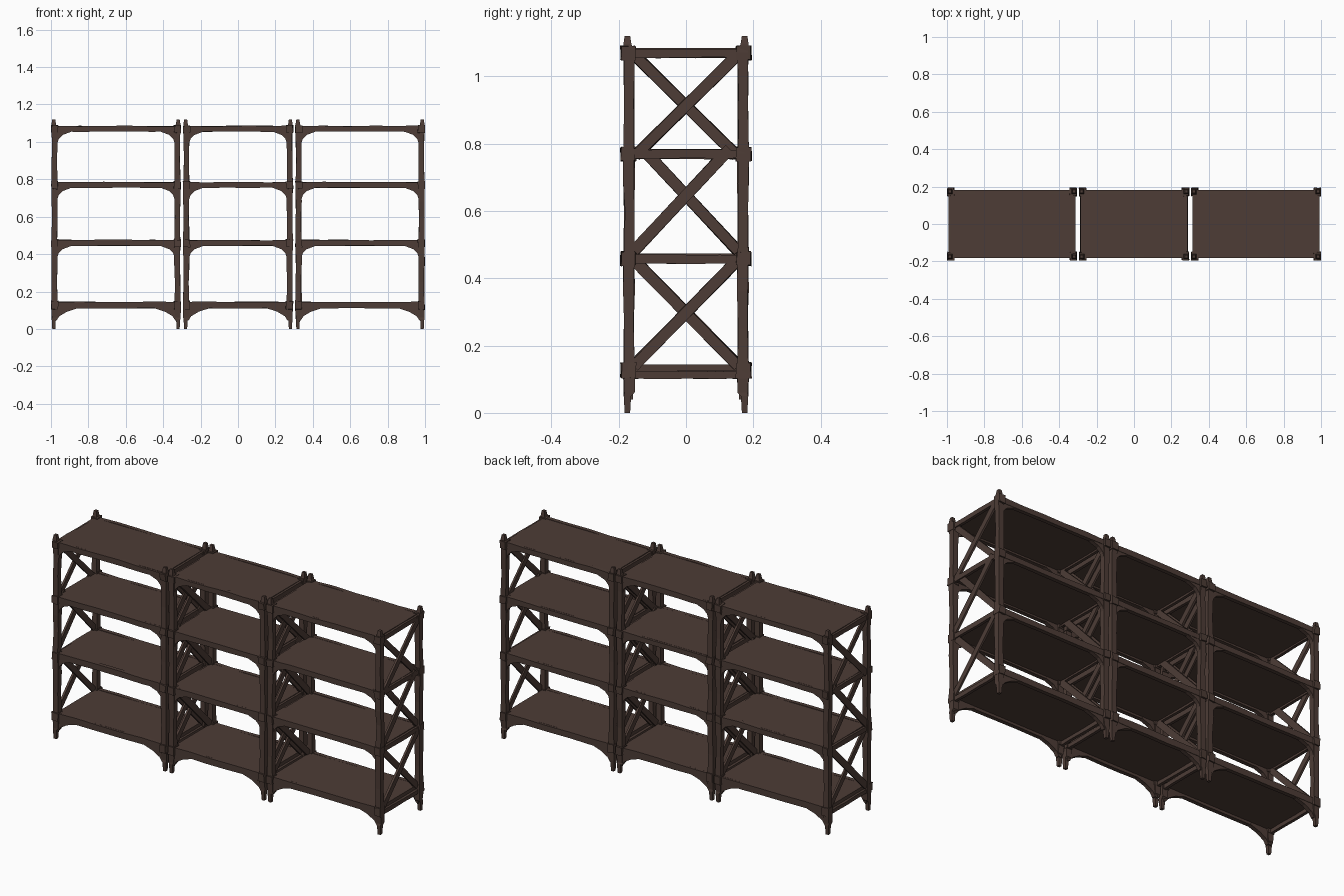
import bpy, bmesh, random
from math import atan2, hypot
from mathutils import Matrix, Vector

if "Cube" in bpy.data.objects:
    bpy.data.objects.remove(bpy.data.objects["Cube"])

random.seed(4)
wood = bpy.data.materials.new("dark brown wood")
wood.diffuse_color = (0.075, 0.046, 0.037, 1)
wood.use_nodes = True
wood.node_tree.nodes["Principled BSDF"].inputs["Base Color"].default_value = wood.diffuse_color


def finish(name, bm):
    bmesh.ops.recalc_face_normals(bm, faces=bm.faces)
    me = bpy.data.meshes.new(name)
    bm.to_mesh(me)
    bm.free()
    me.materials.append(wood)
    bpy.context.collection.objects.link(bpy.data.objects.new(name, me))


def jit(a):
    return random.uniform(-a, a)


def box(bm, lo, hi, rough=0.0):
    c = [(a + b) / 2 for a, b in zip(lo, hi)]
    s = [b - a for a, b in zip(lo, hi)]
    vs = bmesh.ops.create_cube(bm, size=1, matrix=Matrix.Translation(c) @ Matrix.Diagonal((*s, 1)))["verts"]
    for v in vs:
        v.co += Vector((jit(rough), jit(rough), jit(rough)))


def loft(bm, sections):
    # join a list of 4-point rings and close both ends
    rings = [[bm.verts.new(p) for p in s] for s in sections]
    for a, b in zip(rings, rings[1:]):
        for i in range(4):
            j = (i + 1) % 4
            bm.faces.new((a[i], a[j], b[j], b[i]))
    bm.faces.new(rings[0])
    bm.faces.new(rings[-1])


def prism(bm, pts, y0, y1):
    a = [bm.verts.new((x, y0, z)) for x, z in pts]
    b = [bm.verts.new((x, y1, z)) for x, z in pts]
    bm.faces.new(a)
    bm.faces.new(b)
    for i in range(len(pts)):
        j = (i + 1) % len(pts)
        bm.faces.new((a[i], a[j], b[j], b[i]))


def span(a, b):
    return min(a, b), max(a, b)


BAYS = {"left": (-1.0, -0.305), "middle": (-0.295, 0.295), "right": (0.305, 1.0)}
SHELVES = [(0.11, 0.145), (0.444, 0.475), (0.755, 0.785), (1.055, 1.085)]
BRACES = [(-0.155, 0.14, 0.155, 0.455), (-0.155, 0.48, 0.13, 0.785), (-0.15, 0.765, 0.155, 1.065)]
# height, half width of the post
POST = [(0.0, 0.008), (0.05, 0.011), (0.06, 0.015), (0.105, 0.017), (0.25, 0.014), (0.36, 0.016),
        (0.46, 0.016), (0.6, 0.014), (0.68, 0.016), (0.77, 0.016), (0.9, 0.014), (1.0, 0.015),
        (1.07, 0.016), (1.095, 0.012), (1.12, 0.008)]

for bay, (x0, x1) in BAYS.items():
    # shelf boards with front and back rails
    boards, rails = bmesh.new(), bmesh.new()
    for zb, zt in SHELVES:
        box(boards, (x0 + 0.02, -0.17, zt - 0.02), (x1 - 0.02, 0.17, zt - 0.001))
        for s in (-1, 1):
            ya, yb = span(s * 0.16, s * 0.182)
            n = 5
            secs = []
            for i in range(n + 1):
                x = x0 + 0.02 + (x1 - x0 - 0.04) * i / n
                b, t = zb + jit(0.002), zt + jit(0.0025)
                secs.append([(x, ya, b), (x, yb, b), (x, yb, t), (x, ya, t)])
            loft(rails, secs)
    finish(bay + "_shelf_boards", boards)
    finish(bay + "_shelf_rails", rails)

    posts, joints, gussets = bmesh.new(), bmesh.new(), bmesh.new()
    ends, cross = bmesh.new(), bmesh.new()
    for xo, d in ((x0, 1), (x1, -1)):
        for s in (-1, 1):
            # corner posts with tapered feet and tips
            secs = []
            for z, h in POST:
                cx, cy = xo + d * 0.019 + jit(0.002), s * (0.169 + jit(0.002))
                if z < 0.06 or z > 1.08:
                    cy = s * 0.174
                    cx = xo + d * 0.015
                secs.append([(cx - h, cy - h, z), (cx + h, cy - h, z), (cx + h, cy + h, z), (cx - h, cy + h, z)])
            loft(posts, secs)
            for k, (zb, zt) in enumerate(SHELVES):
                # joint collars
                xa, xb = span(xo + d * 0.002, xo + d * 0.038)
                ya, yb = span(s * 0.15, s * 0.193)
                box(joints, (xa, ya, zb - 0.006), (xb, yb, zt + 0.003), 0.003)
                # curved corner gussets under each shelf
                prof = [(0.015, 0.07), (0.033, 0.065), (0.042, 0.038), (0.062, 0.018), (0.11, 0)]
                if k == 0:
                    prof = [(0.015, 0.07), (0.03, 0.065), (0.045, 0.042), (0.085, 0.018), (0.14, 0)]
                pts = [(xo + d * u, zb - p) for u, p in prof]
                pts += [(xo + d * prof[-1][0], zb + 0.006), (xo + d * 0.015, zb + 0.006)]
                ya, yb = span(s * 0.158, s * 0.18)
                prism(gussets, pts, ya, yb)
        # end rails
        xa, xb = span(xo + d * 0.008, xo + d * 0.024)
        for k, (zb, zt) in enumerate(SHELVES):
            low, high = (zb - 0.008, zb + 0.014) if k == 0 else (zb, zt - 0.004)
            secs = []
            for y in (-0.17, -0.08, 0.03, 0.1, 0.17):
                b, t = low + jit(0.002), high + jit(0.002)
                secs.append([(xa, y, b), (xb, y, b), (xb, y, t), (xa, y, t)])
            loft(ends, secs)
        # diagonal cross braces, one slightly behind the other
        for y0, z0, y1, z1 in BRACES:
            for m in (-1, 1):
                L = hypot(y1 - y0, z1 - z0)
                ang = atan2(z1 - z0, m * (y1 - y0))
                off = 0.013 if m > 0 else 0.020
                mat = (Matrix.Translation((xo + d * off, m * (y0 + y1) / 2, (z0 + z1) / 2))
                       @ Matrix.Rotation(ang, 4, 'X') @ Matrix.Diagonal((0.011, L, 0.032, 1)))
                vs = bmesh.ops.create_cube(cross, size=1, matrix=mat)["verts"]
                for v in vs:
                    v.co.z += jit(0.003)
    finish(bay + "_corner_posts", posts)
    finish(bay + "_joint_collars", joints)
    finish(bay + "_corner_gussets", gussets)
    finish(bay + "_end_rails", ends)
    finish(bay + "_cross_braces", cross)
